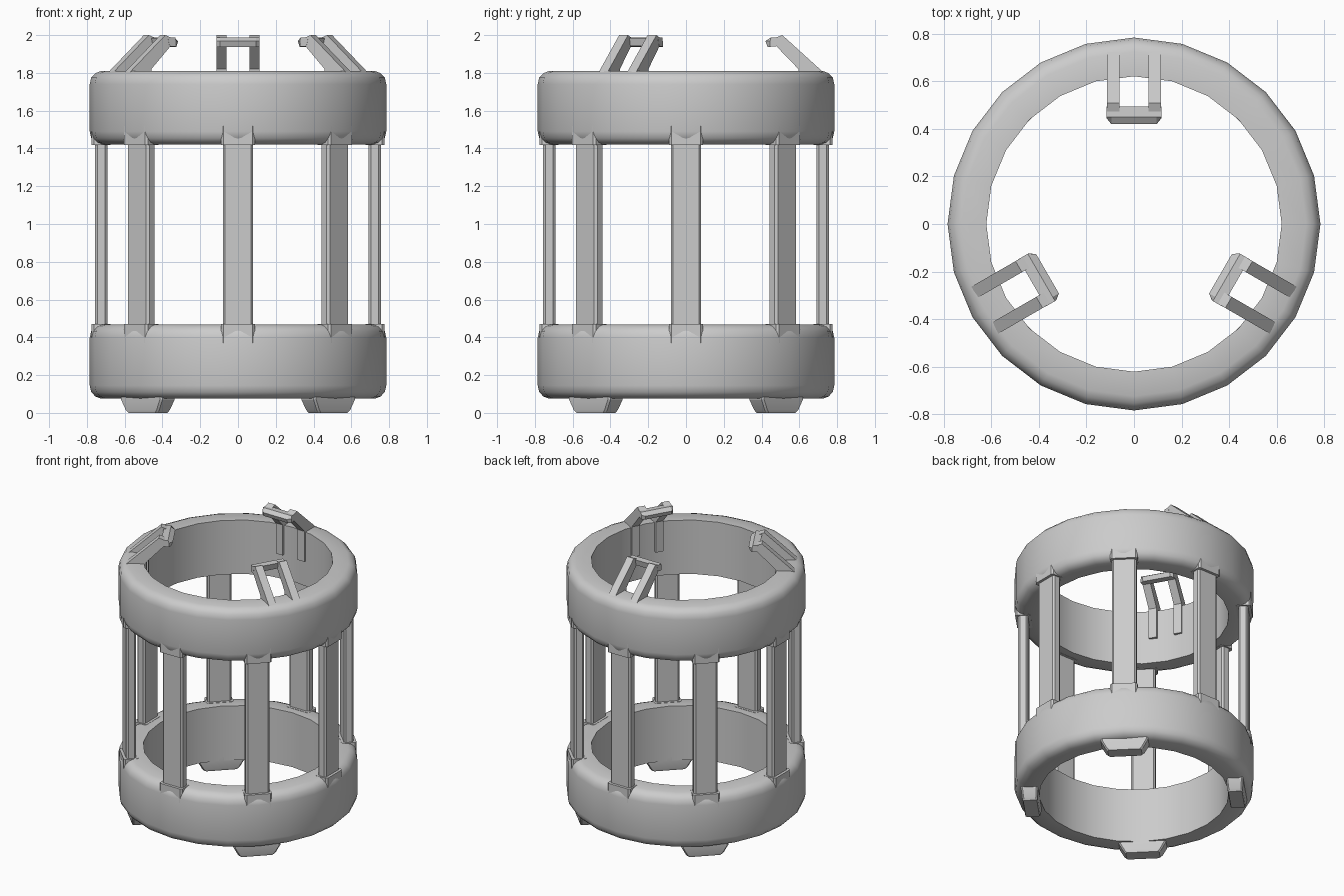
import bpy, bmesh, math
from mathutils import Matrix, Vector

if "Cube" in bpy.data.objects:
    bpy.data.objects.remove(bpy.data.objects["Cube"])

grey = bpy.data.materials.new("light grey")
grey.diffuse_color = (0.6, 0.6, 0.6, 1)
grey.use_nodes = True
grey.node_tree.nodes["Principled BSDF"].inputs["Base Color"].default_value = grey.diffuse_color


def finish(name, bm, angle=0.0, smooth=35):
    """Turn a bmesh into an object, spun about z by the given angle."""
    bmesh.ops.transform(bm, matrix=Matrix.Rotation(angle, 4, 'Z'), verts=bm.verts)
    bmesh.ops.recalc_face_normals(bm, faces=bm.faces)
    me = bpy.data.meshes.new(name)
    bm.to_mesh(me)
    bm.free()
    me.materials.append(grey)
    ob = bpy.data.objects.new(name, me)
    bpy.context.collection.objects.link(ob)
    bpy.ops.object.select_all(action='DESELECT')
    ob.select_set(True)
    bpy.context.view_layer.objects.active = ob
    bpy.ops.object.shade_smooth_by_angle(angle=math.radians(smooth))
    return ob


def loft(bm, sections):
    """Closed solid through equal-length point loops."""
    loops = [[bm.verts.new(p) for p in s] for s in sections]
    n = len(loops[0])
    for a, b in zip(loops, loops[1:]):
        for i in range(n):
            j = (i + 1) % n
            bm.faces.new((a[i], a[j], b[j], b[i]))
    bm.faces.new(loops[0])
    bm.faces.new(loops[-1])


def rect(cx, dx, dy, z, c=0.0):
    """Rectangle with cut corners, radial along x, at height z."""
    x, y = dx / 2, dy / 2
    if c == 0:
        pts = [(-x, -y), (x, -y), (x, y), (-x, y)]
    else:
        pts = [(-x + c, -y), (x - c, -y), (x, -y + c), (x, y - c),
               (x - c, y), (-x + c, y), (-x, y - c), (-x, -y + c)]
    return [(cx + px, py, z) for px, py in pts]


def ring(name, z0, z1):
    """Hoop with a rounded outer rim and straight inner wall."""
    prof = [(0.622, z0), (0.725, z0), (0.755, z0 + 0.012), (0.777, z0 + 0.035),
            (0.785, z0 + 0.07), (0.785, z1 - 0.07), (0.777, z1 - 0.035),
            (0.755, z1 - 0.012), (0.725, z1), (0.622, z1)]
    bm = bmesh.new()
    n = 24
    loops = []
    for k in range(n):
        a = math.tau * k / n
        loops.append([bm.verts.new((r * math.cos(a), r * math.sin(a), z)) for r, z in prof])
    for k in range(n):
        a, b = loops[k], loops[(k + 1) % n]
        for i in range(len(prof)):
            j = (i + 1) % len(prof)
            bm.faces.new((a[i], a[j], b[j], b[i]))
    finish(name, bm)


ring("lower_ring", 0.075, 0.468)
ring("upper_ring", 1.42, 1.81)

# Eight posts, each with a collar on both rings
for k in range(8):
    a = math.tau * k / 8
    bm = bmesh.new()
    loft(bm, [rect(0.724, 0.064, 0.16, z, 0.012) for z in (0.42, 1.47)])
    finish("post", bm, a, 20)
    for name, zs in (("lower_collar", (0.37, 0.47)), ("upper_collar", (1.418, 1.52))):
        bm = bmesh.new()
        loft(bm, [rect(0.725, 0.1, 0.18, z, 0.012) for z in zs])
        finish(name, bm, a, 20)

# Four tapered feet on the diagonals
for k in range(4):
    bm = bmesh.new()
    loft(bm, [rect(0.675, 0.09, 0.22, 0.0, 0.01), rect(0.675, 0.1, 0.25, 0.015, 0.01),
              rect(0.675, 0.11, 0.31, 0.07, 0.01), rect(0.675, 0.11, 0.31, 0.1, 0.01)])
    finish("foot", bm, math.radians(45 + 90 * k), 20)

# Three claws: two bent arms joined by a bar, leaning inwards
arm_top = [(0.725, 1.805), (0.51, 2.0), (0.47, 1.985), (0.47, 1.95), (0.61, 1.805)]
arm_leg = [(0.61, 1.82), (0.63, 1.79), (0.63, 1.60), (0.595, 1.60), (0.595, 1.82)]
bar = [(0.42, 1.968), (0.432, 1.938), (0.485, 1.942), (0.495, 1.985), (0.45, 1.988)]
for k in range(3):
    a = math.radians(90 + 120 * k)
    for s in (-1, 1):
        for name, prof in (("claw_arm", arm_top), ("claw_leg", arm_leg)):
            bm = bmesh.new()
            loft(bm, [[(r, s * y, z) for r, z in prof] for y in (0.06, 0.114)])
            finish(name, bm, a, 20)
    bm = bmesh.new()
    # Bar ends are drawn back at the tip for cut corners
    loft(bm, [[(max(r, rmin), y, z) for r, z in bar]
              for y, rmin in ((-0.115, 0.445), (-0.095, 0.42), (0.095, 0.42), (0.115, 0.445))])
    finish("claw_bar", bm, a, 20)
